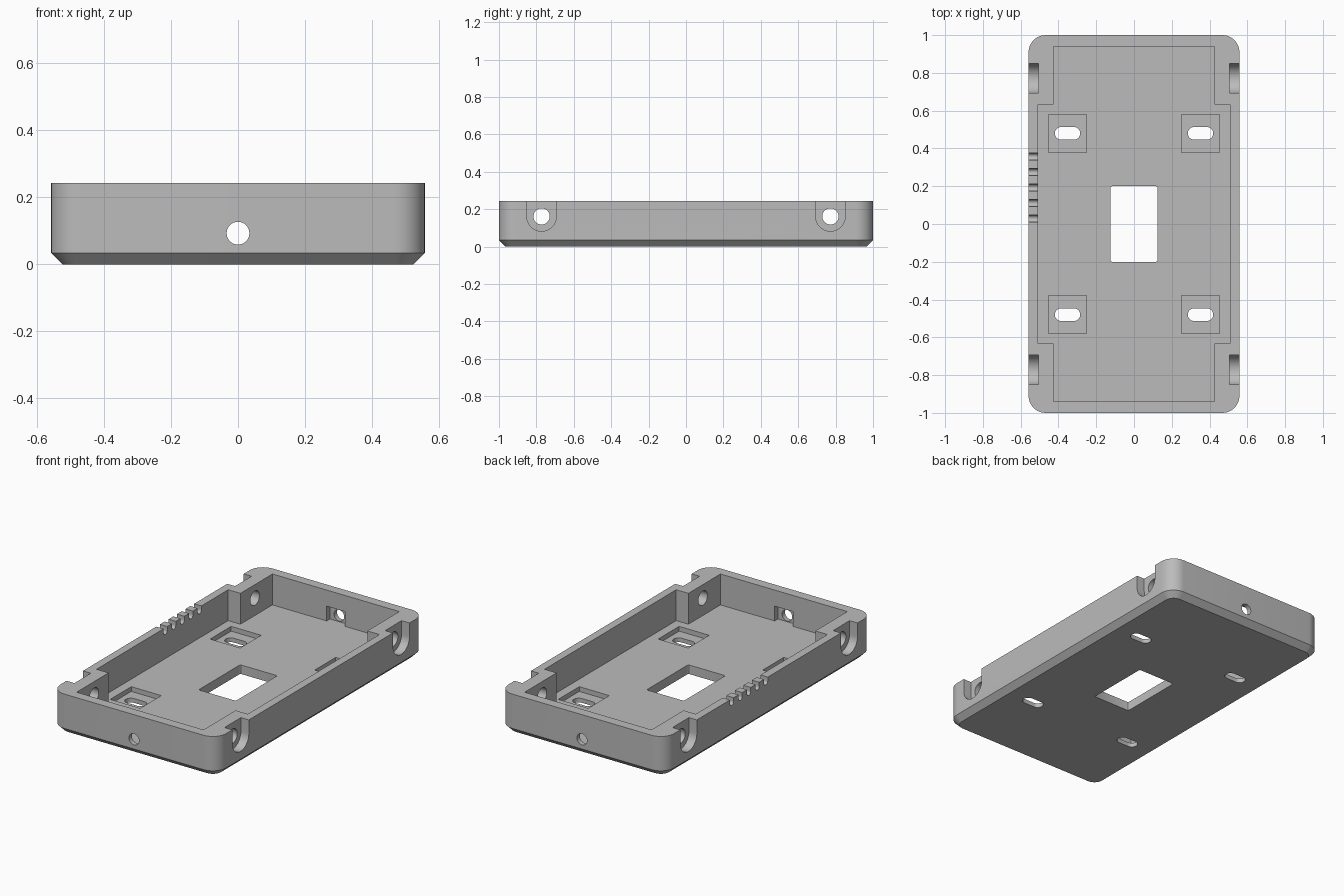
import bpy, bmesh
from math import sin, cos, pi, radians
from mathutils import Vector

if "Cube" in bpy.data.objects:
    bpy.data.objects.remove(bpy.data.objects["Cube"], do_unlink=True)

HX, HY, TOP, FLOOR, CHAMFER = 0.558, 1.0, 0.243, 0.055, 0.034

grey = bpy.data.materials.new("grey plastic")
grey.use_nodes = True
grey.diffuse_color = (0.5, 0.5, 0.5, 1)
grey.node_tree.nodes["Principled BSDF"].inputs["Base Color"].default_value = (0.5, 0.5, 0.5, 1)


def arc(cx, cy, r, start, end, n):
    """Points on an arc, angles in degrees."""
    return [(cx + r * cos(radians(start + (end - start) * i / n)),
             cy + r * sin(radians(start + (end - start) * i / n))) for i in range(n + 1)]


def rounded_rect(hx, hy, r, n=10, cx=0, cy=0):
    pts = []
    for i, (sx, sy) in enumerate([(1, 1), (-1, 1), (-1, -1), (1, -1)]):
        pts += arc(cx + sx * (hx - r), cy + sy * (hy - r), r, i * 90, i * 90 + 90, n)
    return pts


def rect(cx, cy, hx, hy):
    return [(cx + hx, cy + hy), (cx - hx, cy + hy), (cx - hx, cy - hy), (cx + hx, cy - hy)]


def u_shape(cy, cz, r, n):
    """Round-bottomed notch outline that runs out above the rim."""
    return arc(cy, cz, r, 180, 360, n) + [(cy + r, TOP + 0.05), (cy - r, TOP + 0.05)]


def loft(name, rings):
    """Skin a closed solid through rings of 3D points."""
    bm = bmesh.new()
    loops = [[bm.verts.new(p) for p in ring] for ring in rings]
    for a, b in zip(loops, loops[1:]):
        for i in range(len(a)):
            j = (i + 1) % len(a)
            bm.faces.new((a[i], a[j], b[j], b[i]))
    bm.faces.new(loops[0])
    bm.faces.new(loops[-1])
    bmesh.ops.remove_doubles(bm, verts=bm.verts, dist=1e-5)
    bmesh.ops.recalc_face_normals(bm, faces=bm.faces)
    mesh = bpy.data.meshes.new(name)
    bm.to_mesh(mesh)
    bm.free()
    mesh.materials.append(grey)
    obj = bpy.data.objects.new(name, mesh)
    bpy.context.collection.objects.link(obj)
    return obj


def prism(pts, axis, lo, hi):
    place = {"x": lambda a, b, d: (d, a, b),
             "y": lambda a, b, d: (a, d, b),
             "z": lambda a, b, d: (a, b, d)}[axis]
    return loft("cutter", [[place(a, b, d) for a, b in pts] for d in (lo, hi)])


# Outer shell with rounded corners and a chamfered underside
R = 0.09
tray = loft("enclosure_tray", [
    [(x, y, z) for x, y in rounded_rect(HX - c, HY - c, R - c)]
    for c, z in [(CHAMFER, 0), (0, CHAMFER), (0, TOP)]])

cutters = []

# Stepped cavity, narrower at both ends to leave the corner screw blocks
WIDE, NARROW, STEP, END = 0.509, 0.427, 0.633, 0.941
quarter = [(WIDE, STEP), (NARROW, STEP), (NARROW, END)]
half = quarter + [(-x, y) for x, y in reversed(quarter)]
cutters.append(prism(half + [(-x, -y) for x, y in half], "z", FLOOR, 0.4))

# Window in the floor
cutters.append(prism(rounded_rect(0.125, 0.2, 0.01, 3), "z", -0.1, 0.1))

# Mounting slots in square recesses
for sx in (-1, 1):
    for sy in (-1, 1):
        x, y = sx * 0.352, sy * 0.48
        cutters.append(prism(rect(x, y, 0.101, 0.101), "z", 0.026, 0.1))
        cutters.append(prism(rounded_rect(0.067, 0.0335, 0.0334, 8, x, y), "z", -0.1, 0.04))

# Screw holes through the corner blocks, with U-shaped head recesses outside
for sy in (-1, 1):
    y, z = sy * 0.772, 0.161
    for sx in (-1, 1):
        cutters.append(prism(u_shape(y, z, 0.079, 24), "x", sx * 0.505, sx * 0.7))
        cutters.append(prism(arc(y, z, 0.0435, 0, 348.75, 31), "x", sx * 0.4, sx * 0.6))

# End wall holes with square pockets inside
for sy in (-1, 1):
    cutters.append(prism(rect(0, 0.1, 0.062, 0.045), "y", sy * 0.9, sy * 0.972))
    cutters.append(prism(arc(0, 0.093, 0.034, 0, 348.75, 31), "y", sy * 0.9, sy * 1.1))

# Row of small cable notches in one rim
for i in range(5):
    cutters.append(prism(u_shape(0.029 + i * 0.082, 0.22, 0.018, 12), "x", -0.7, -0.48))

# Carve the shell
bpy.context.view_layer.objects.active = tray
for cutter in cutters:
    cutter.hide_render = True
    mod = tray.modifiers.new("cut", "BOOLEAN")
    mod.operation = "DIFFERENCE"
    mod.solver = "EXACT"
    mod.object = cutter
    bpy.ops.object.modifier_apply(modifier=mod.name)
    bpy.data.objects.remove(cutter, do_unlink=True)

bpy.ops.object.select_all(action="DESELECT")
tray.select_set(True)
bpy.ops.object.shade_smooth_by_angle(angle=radians(30))
